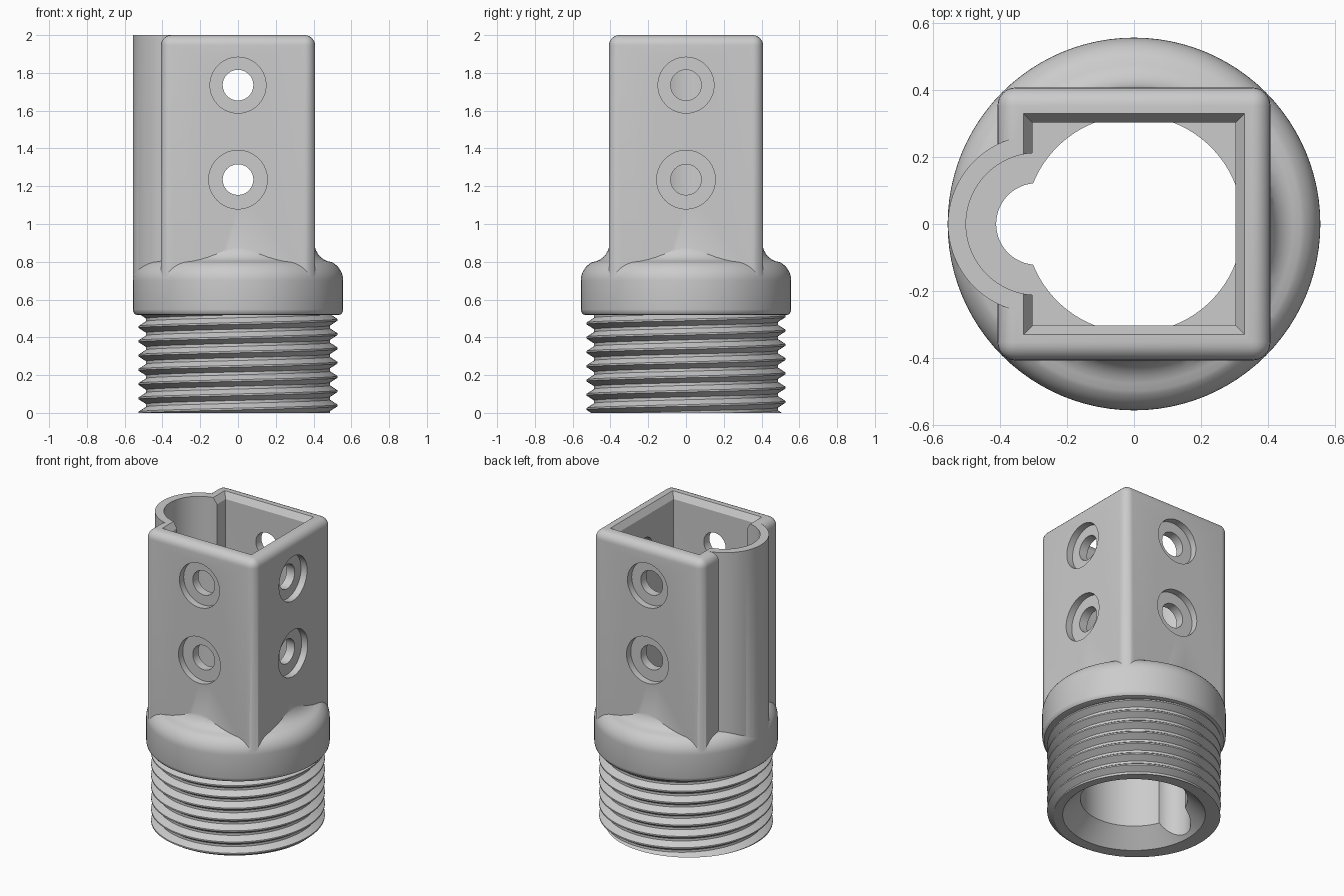
import bpy, bmesh, math
from mathutils import Matrix, Vector

if "Cube" in bpy.data.objects:
    bpy.data.objects.remove(bpy.data.objects["Cube"])

FLOOR = 0.75          # floor of the square socket
SLOT_X = -0.29        # axis of the side channel

grey = bpy.data.materials.new("grey_plastic")
grey.diffuse_color = (0.6, 0.6, 0.6, 1)
grey.use_nodes = True
grey.node_tree.nodes["Principled BSDF"].inputs["Base Color"].default_value = grey.diffuse_color


def finish(name, bm):
    bmesh.ops.recalc_face_normals(bm, faces=bm.faces)
    me = bpy.data.meshes.new(name)
    bm.to_mesh(me)
    bm.free()
    me.materials.append(grey)
    ob = bpy.data.objects.new(name, me)
    bpy.context.collection.objects.link(ob)
    return ob


def revolve(name, profile, n=96):
    """Solid of revolution about z from (radius, z) points, bottom to top."""
    bm = bmesh.new()
    rings = [[bm.verts.new((r * math.cos(2 * math.pi * j / n),
                            r * math.sin(2 * math.pi * j / n), z)) for j in range(n)]
             for r, z in profile]
    for a, b in zip(rings, rings[1:]):
        for j in range(n):
            k = (j + 1) % n
            bm.faces.new((a[j], a[k], b[k], b[j]))
    bm.faces.new(rings[0])
    bm.faces.new(rings[-1])
    return finish(name, bm)


def cylinder(name, r, start, end, n=64):
    start, end = Vector(start), Vector(end)
    axis = end - start
    bm = bmesh.new()
    rot = axis.to_track_quat('Z', 'Y').to_matrix().to_4x4()
    bmesh.ops.create_cone(bm, cap_ends=True, segments=n, radius1=r, radius2=r,
                          depth=axis.length,
                          matrix=Matrix.Translation((start + end) / 2) @ rot)
    return finish(name, bm)


def square_stack(name, levels):
    """Square sections (half width, z) joined into a solid."""
    bm = bmesh.new()
    rings = [[bm.verts.new((sx * h, sy * h, z))
              for sx, sy in ((-1, -1), (1, -1), (1, 1), (-1, 1))] for h, z in levels]
    for a, b in zip(rings, rings[1:]):
        for j in range(4):
            k = (j + 1) % 4
            bm.faces.new((a[j], a[k], b[k], b[j]))
    bm.faces.new(rings[0])
    bm.faces.new(rings[-1])
    return finish(name, bm)


def thread(name, crest, root, pitch, phase, top, n=96):
    """Helical V thread, trimmed flat at both ends."""
    bm = bmesh.new()
    steps = ((0, crest), (0.12, crest), (0.46, root), (0.66, root), (1, crest))

    def radius(u):
        u %= 1.0
        for (u0, r0), (u1, r1) in zip(steps, steps[1:]):
            if u <= u1:
                return r0 + (r1 - r0) * (u - u0) / (u1 - u0)

    turns = int(top / pitch) + 4
    rows = [k + s[0] for k in range(-3, turns) for s in steps[:4]]
    cols = []
    for j in range(n + 1):
        a = 2 * math.pi * j / n
        col = []
        for u in rows:
            z = phase + pitch * (u + j / n)
            zc = min(max(z, 0), top)
            r = radius((zc - phase) / pitch - j / n + 1e-9)
            col.append(bm.verts.new((r * math.cos(a), r * math.sin(a), zc)))
        cols.append(col)
    for a, b in zip(cols, cols[1:]):
        for i in range(len(rows) - 1):
            bm.faces.new((a[i], b[i], b[i + 1], a[i + 1]))
    bmesh.ops.remove_doubles(bm, verts=bm.verts, dist=2e-5)
    bmesh.ops.holes_fill(bm, edges=[e for e in bm.edges if e.is_boundary], sides=0)
    return finish(name, bm)


def boolean(target, tool, op):
    mod = target.modifiers.new(op, 'BOOLEAN')
    mod.operation, mod.solver, mod.object = op, 'EXACT', tool
    bpy.context.view_layer.objects.active = target
    bpy.ops.object.modifier_apply(modifier=mod.name)
    bpy.data.objects.remove(tool)


# square upper tube with rounded corners and top rim
body = square_stack("pole_adapter", [(0.408, 0.6), (0.408, 2.0)])
bm = bmesh.new()
bm.from_mesh(body.data)
edges = [e for e in bm.edges if max(v.co.z for v in e.verts) > 1.9]
bmesh.ops.bevel(bm, geom=edges, offset=0.055, offset_type='OFFSET', segments=6,
                profile=0.5, affect='EDGES')
bm.to_mesh(body.data)
bm.free()

# collar: rounded lower edge, flat band, S-shaped shoulder into the square
profile = [(0.532, 0.518), (0.545, 0.522), (0.554, 0.533), (0.557, 0.548), (0.557, 0.70)]
for i in range(1, 9):                       # convex shoulder
    a = math.radians(62) * i / 8
    profile.append((0.557 - 0.11 * (1 - math.cos(a)), 0.70 + 0.11 * math.sin(a)))
r0, z0 = profile[-1]
for i in range(1, 9):                       # concave sweep up to the wall
    t = i / 8
    profile.append((r0 + (0.400 - r0) * (1 - (1 - t) ** 2), z0 + 0.03 * t + 0.11 * t * t))
boolean(body, revolve("collar", profile), 'UNION')

# round side bulge and threaded lower end
boolean(body, cylinder("side_bulge", 0.266, (SLOT_X, 0, 0.66), (SLOT_X, 0, 2.0), 96), 'UNION')
boolean(body, thread("thread", 0.527, 0.487, 0.0755, 0.035, 0.55), 'UNION')

# square socket with chamfered mouth
boolean(body, square_stack("socket", [(0.304, FLOOR), (0.304, 1.96), (0.33, 2.0),
                                      (0.33, 2.1)]), 'DIFFERENCE')
# funnel-mouthed lower bore
boolean(body, revolve("bore", [(0.453, -0.02), (0.325, 0.108), (0.325, FLOOR + 0.001)]),
        'DIFFERENCE')
# wide side pocket and narrow channel below it
boolean(body, cylinder("pocket", 0.212, (SLOT_X, 0, FLOOR + 0.002), (SLOT_X, 0, 2.1), 96),
        'DIFFERENCE')
boolean(body, cylinder("channel", 0.122, (SLOT_X, 0, -0.1), (SLOT_X, 0, FLOOR + 0.1)),
        'DIFFERENCE')

# counterbored bolt holes in the front, back and right walls
for z, wide in ((1.235, 0.155), (1.735, 0.148)):
    for dx, dy in ((0, -1), (0, 1), (1, 0)):
        for r, depth in ((0.081, 0.2), (wide, 0.045)):
            inner, outer = 0.408 - depth, 0.5
            boolean(body, cylinder("bolt_hole", r, (dx * inner, dy * inner, z),
                                   (dx * outer, dy * outer, z)), 'DIFFERENCE')

bpy.ops.object.select_all(action='DESELECT')
body.select_set(True)
bpy.context.view_layer.objects.active = body
bpy.ops.object.shade_smooth_by_angle(angle=math.radians(30))
